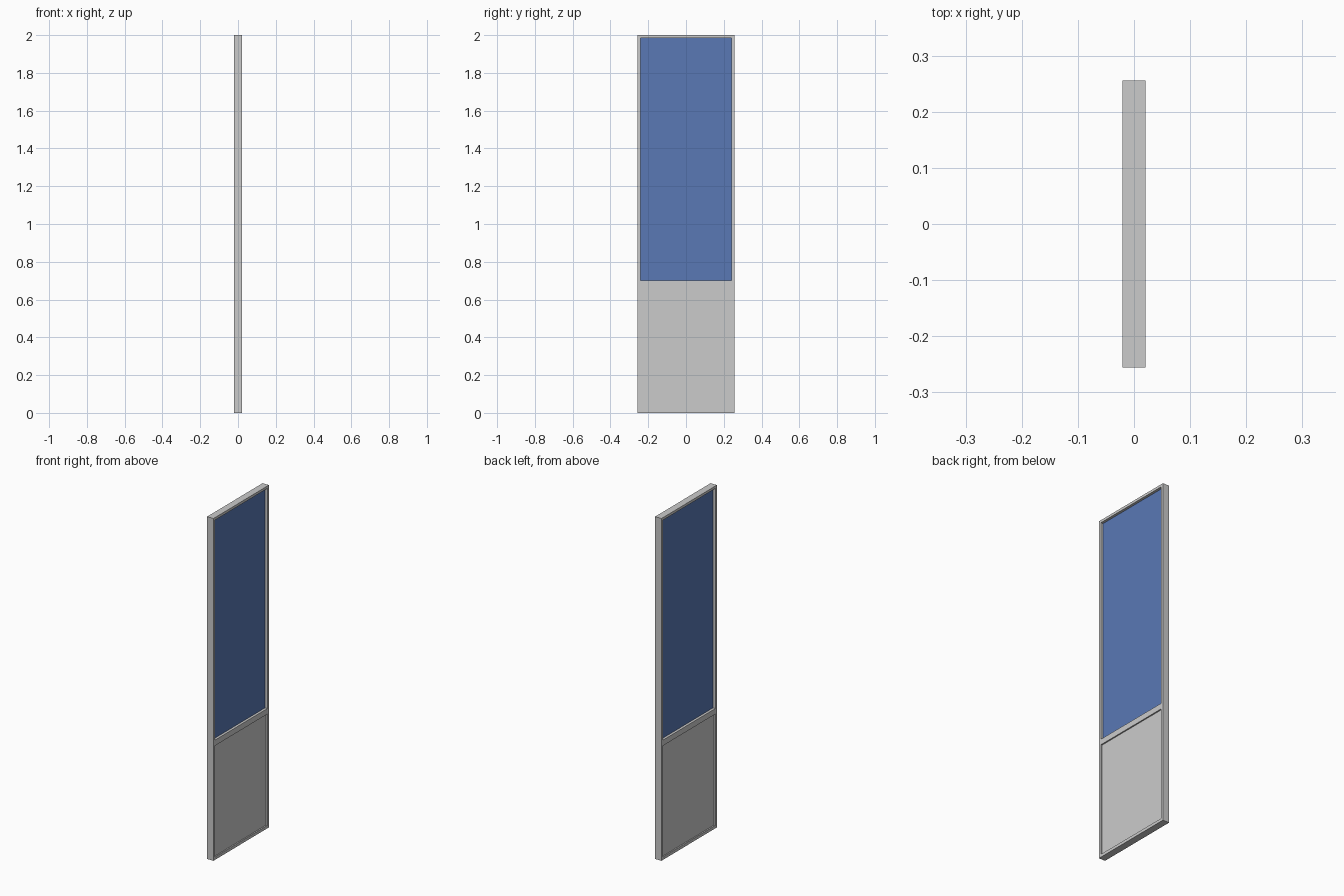
import bpy, bmesh

if "Cube" in bpy.data.objects:
    bpy.data.objects.remove(bpy.data.objects["Cube"])

DEPTH = 0.0205           # half thickness of the frame in x
YS = [-0.256, -0.241, 0.241, 0.256]
ZS = [0.0, 0.017, 0.667, 0.70, 1.985, 2.0]
OPENINGS = {(1, 1), (1, 3)}


def finish(bm, name, color=None):
    bmesh.ops.recalc_face_normals(bm, faces=bm.faces)
    mesh = bpy.data.meshes.new(name)
    bm.to_mesh(mesh)
    bm.free()
    obj = bpy.data.objects.new(name, mesh)
    bpy.context.collection.objects.link(obj)
    if color:
        mat = bpy.data.materials.new(name + "_color")
        mat.diffuse_color = color
        mat.use_nodes = True
        mat.node_tree.nodes["Principled BSDF"].inputs["Base Color"].default_value = mat.diffuse_color
        mesh.materials.append(mat)
    return obj


def panel(name, half, z0, z1, color=None):
    bm = bmesh.new()
    bmesh.ops.create_cube(bm, size=1)
    for v in bm.verts:
        v.co.x *= 2 * half
        v.co.y *= YS[2] - YS[1]
        v.co.z = (z0 + z1) / 2 + v.co.z * (z1 - z0)
    return finish(bm, name, color)


# Door frame: flat grid with two openings, extruded to thickness
bm = bmesh.new()
grid = [[bm.verts.new((-DEPTH, y, z)) for z in ZS] for y in YS]
for i in range(len(YS) - 1):
    for j in range(len(ZS) - 1):
        if (i, j) not in OPENINGS:
            bm.faces.new((grid[i][j], grid[i + 1][j],
                          grid[i + 1][j + 1], grid[i][j + 1]))
ext = bmesh.ops.extrude_face_region(bm, geom=bm.faces[:], use_keep_orig=True)
moved = [g for g in ext["geom"] if isinstance(g, bmesh.types.BMVert)]
bmesh.ops.translate(bm, verts=moved, vec=(2 * DEPTH, 0, 0))
finish(bm, "door_frame")

# Recessed solid lower panel and thinner glass pane above
panel("lower_panel", 0.013, ZS[1], ZS[2])
panel("glass_pane", 0.006, ZS[3], ZS[4], (0.10, 0.19, 0.46, 1))
